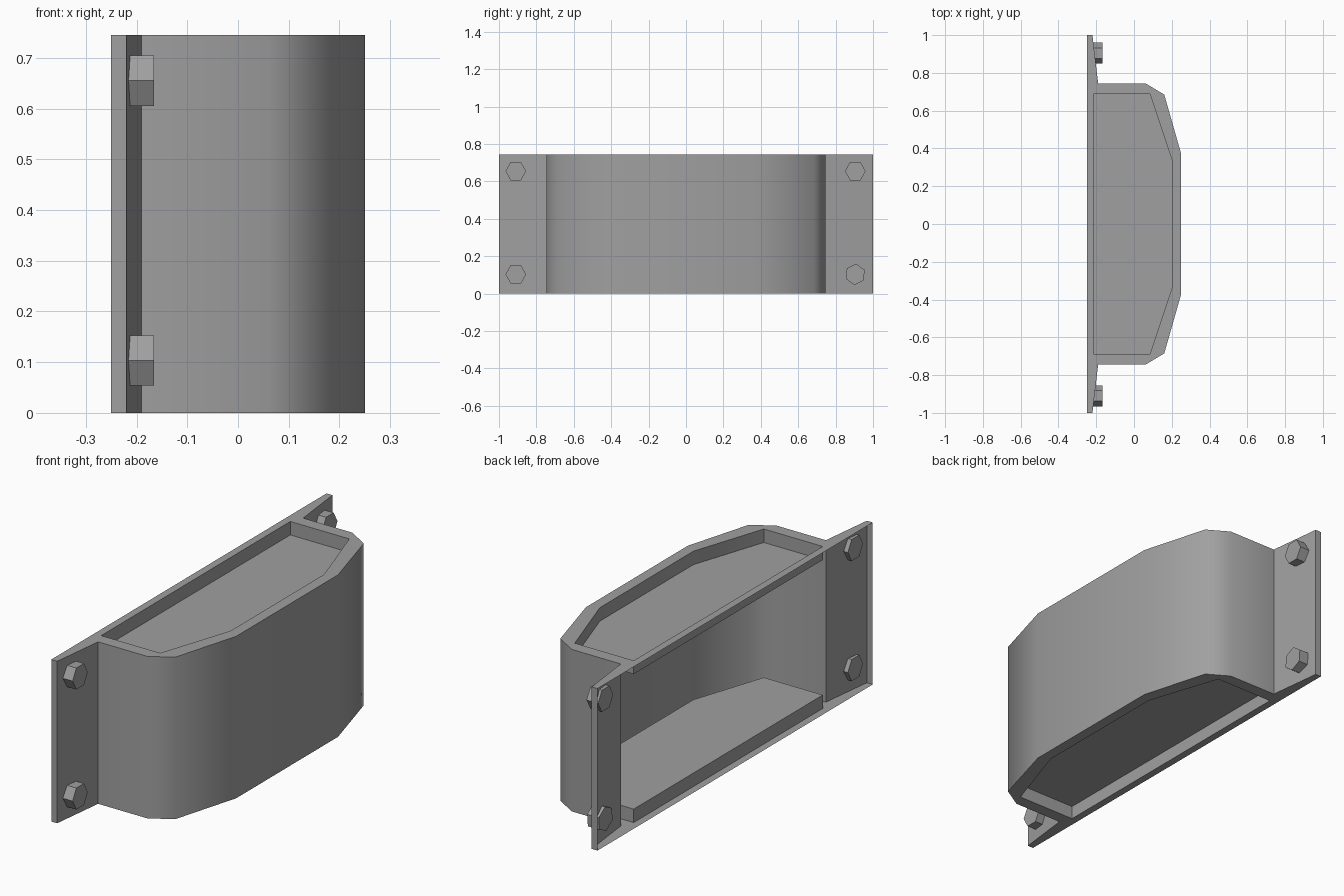
import bpy, bmesh, math

cube = bpy.data.objects.get("Cube")
if cube:
    bpy.data.objects.remove(cube, do_unlink=True)

HEIGHT = 0.745
RECESS = 0.062

grey = bpy.data.materials.new("steel_grey")
grey.use_nodes = True
colour = (0.35, 0.35, 0.35, 1)
grey.diffuse_color = colour
grey.node_tree.nodes["Principled BSDF"].inputs["Base Color"].default_value = colour


def make_object(name, bm):
    bmesh.ops.recalc_face_normals(bm, faces=bm.faces)
    mesh = bpy.data.meshes.new(name)
    bm.to_mesh(mesh)
    bm.free()
    mesh.materials.append(grey)
    obj = bpy.data.objects.new(name, mesh)
    bpy.context.collection.objects.link(obj)
    return obj


def mirrored(half):
    """Full outline from its +y half, running from +y round to -y."""
    return half + [(x, -y) for x, y in reversed(half)]


def ring(bm, outline, z):
    return [bm.verts.new((x, y, z)) for x, y in outline]


def wall(bm, a, b, closed):
    count = len(a) if closed else len(a) - 1
    for i in range(count):
        j = (i + 1) % len(a)
        bm.faces.new((a[i], a[j], b[j], b[i]))


def loop_edges(bm, verts):
    edges = []
    for i, v in enumerate(verts):
        w = verts[(i + 1) % len(verts)]
        edges.append(bm.edges.get((v, w)) or bm.edges.new((v, w)))
    return edges


outer = mirrored([(-0.25, 1), (-0.22, 1), (-0.19, 0.745),
                  (0.06, 0.745), (0.16, 0.685), (0.25, 0.37)])
inner = mirrored([(-0.215, 0.687), (0.085, 0.687), (0.2, 0.34)])

# Housing: thin shell, open at the back, with a recessed panel in each end
bm = bmesh.new()
rims = []
for z, inward in ((0, 1), (HEIGHT, -1)):
    rim = ring(bm, outer, z)
    lip = ring(bm, inner, z)
    panel = ring(bm, inner, z + inward * RECESS)
    bmesh.ops.triangle_fill(bm, use_beauty=True, normal=(0, 0, -inward),
                            edges=loop_edges(bm, rim) + loop_edges(bm, lip))
    wall(bm, lip, panel, True)
    bm.faces.new(panel)
    rims.append(rim)
wall(bm, rims[0], rims[1], False)
housing = make_object("housing", bm)
bpy.context.view_layer.objects.active = housing
housing.select_set(True)
bpy.ops.object.shade_smooth_by_angle(angle=math.radians(50))
housing.select_set(False)

# Hexagonal bolts through the flanges, one of them turned a little
for side, y in (("front", -0.91), ("back", 0.905)):
    for level, z in (("lower", 0.103), ("upper", 0.655)):
        turn = math.radians(25) if (side, level) == ("back", "lower") else 0
        corners = [(y + 0.055 * math.cos(turn + k * math.pi / 3),
                    z + 0.057 * math.sin(turn + k * math.pi / 3)) for k in range(6)]
        bm = bmesh.new()
        base, head = [[bm.verts.new((x, cy, cz)) for cy, cz in corners]
                      for x in (-0.225, -0.166)]
        wall(bm, base, head, True)
        bm.faces.new(base)
        bm.faces.new(head)
        make_object(f"{side}_{level}_bolt", bm)
